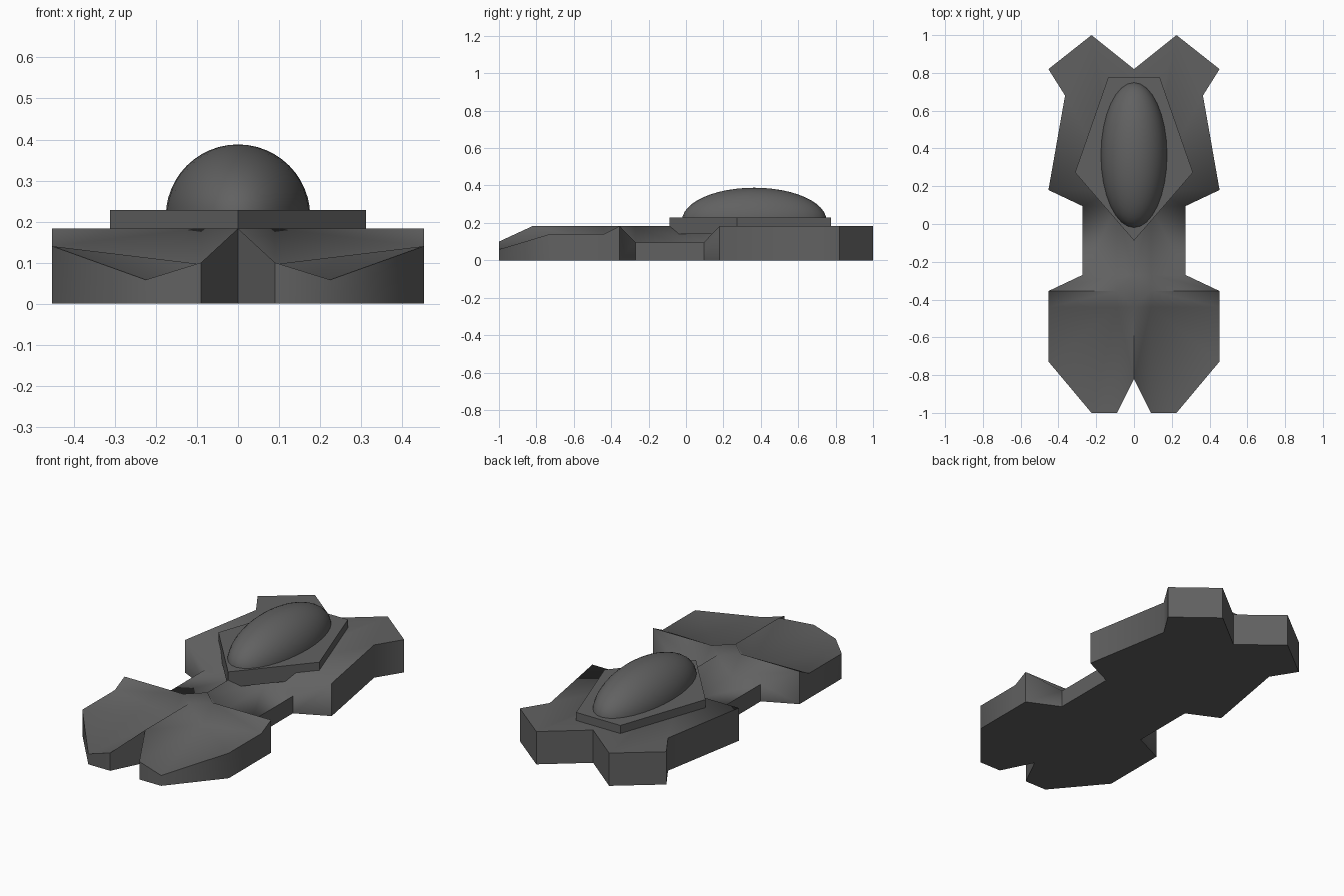
import bpy, bmesh, math
from mathutils import Matrix, Vector

if "Cube" in bpy.data.objects:
    bpy.data.objects.remove(bpy.data.objects["Cube"])

grey = bpy.data.materials.new("dark_grey")
grey.diffuse_color = (0.12, 0.12, 0.12, 1)
grey.use_nodes = True
grey.node_tree.nodes["Principled BSDF"].inputs["Base Color"].default_value = grey.diffuse_color


def finish(name, bm, angle):
    bmesh.ops.recalc_face_normals(bm, faces=bm.faces)
    me = bpy.data.meshes.new(name)
    bm.to_mesh(me)
    bm.free()
    me.materials.append(grey)
    ob = bpy.data.objects.new(name, me)
    bpy.context.collection.objects.link(ob)
    bpy.ops.object.select_all(action='DESELECT')
    bpy.context.view_layer.objects.active = ob
    ob.select_set(True)
    bpy.ops.object.shade_smooth_by_angle(angle=math.radians(angle))
    return ob


# Hull: outline of the right half, from the tail notch to the nose notch
H, V = 0.183, 0.096          # deck and neck heights
outline = [(0, .82, H), (.225, 1, H), (.453, .82, H), (.365, .68, H), (.453, .18, H),
           (.273, .095, V), (.273, -.27, V), (.453, -.355, H), (.453, -.44, .14),
           (.453, -.728, .14), (.225, -1, .058), (.09, -1, .10), (0, -.82, H)]
# Hull: centre ridge, and the line along its foot
inner = [(0, -.44, H), (0, -.27, H), (0, .095, H), (.09, .18, H), (.09, .095, V),
         (.09, -.27, V), (.09, -.355, H), (.09, -.44, V)]
tops = [(0, 1, 2, 3, 4, 16, 15),                              # rear deck
        (16, 4, 5, 17), (15, 16, 17),                         # rear slope into the neck
        (17, 5, 6, 18), (14, 15, 17, 18),                     # neck floor, ridge side
        (18, 6, 7, 19), (14, 18, 19), (13, 14, 19),           # cross lip, neck side
        (19, 7, 8, 20), (13, 19, 20),                         # cross lip, nose side
        (12, 13, 20, 11), (20, 8, 9), (20, 9, 10), (20, 10, 11)]  # nose deck

bm = bmesh.new()
for side in (1, -1):
    top = [bm.verts.new((x * side, y, z)) for x, y, z in outline + inner]
    base = [bm.verts.new((x * side, y, 0)) for x, y, z in outline]
    for f in tops:
        bm.faces.new([top[i] for i in f])
    for i in range(len(outline) - 1):
        bm.faces.new((top[i], top[i + 1], base[i + 1], base[i]))
    bm.faces.new(base)                                        # half of the floor
bmesh.ops.remove_doubles(bm, verts=bm.verts, dist=1e-4)
finish("hull", bm, 60)

# Five-sided plate under the canopy
bm = bmesh.new()
ring = [(0, -.088), (.312, .273), (.137, .775), (-.137, .775), (-.312, .273)]
face = bm.faces.new([bm.verts.new((x, y, .14)) for x, y in ring])
ext = bmesh.ops.extrude_face_region(bm, geom=[face], use_keep_orig=True)
up = [g for g in ext["geom"] if isinstance(g, bmesh.types.BMVert)]
bmesh.ops.translate(bm, verts=up, vec=Vector((0, 0, .088)))
finish("canopy_plate", bm, 30)

# Canopy: upper half of a stretched sphere
bm = bmesh.new()
bmesh.ops.create_uvsphere(bm, u_segments=32, v_segments=24, radius=1)
bmesh.ops.bisect_plane(bm, geom=bm.verts[:] + bm.edges[:] + bm.faces[:], dist=1e-4,
                       plane_co=(0, 0, 0), plane_no=(0, 0, -1), clear_outer=True)
bmesh.ops.transform(bm, verts=bm.verts,
                    matrix=Matrix.Translation((0, .365, .213)) @ Matrix.Diagonal((.176, .386, .175, 1)))
finish("canopy", bm, 30)
